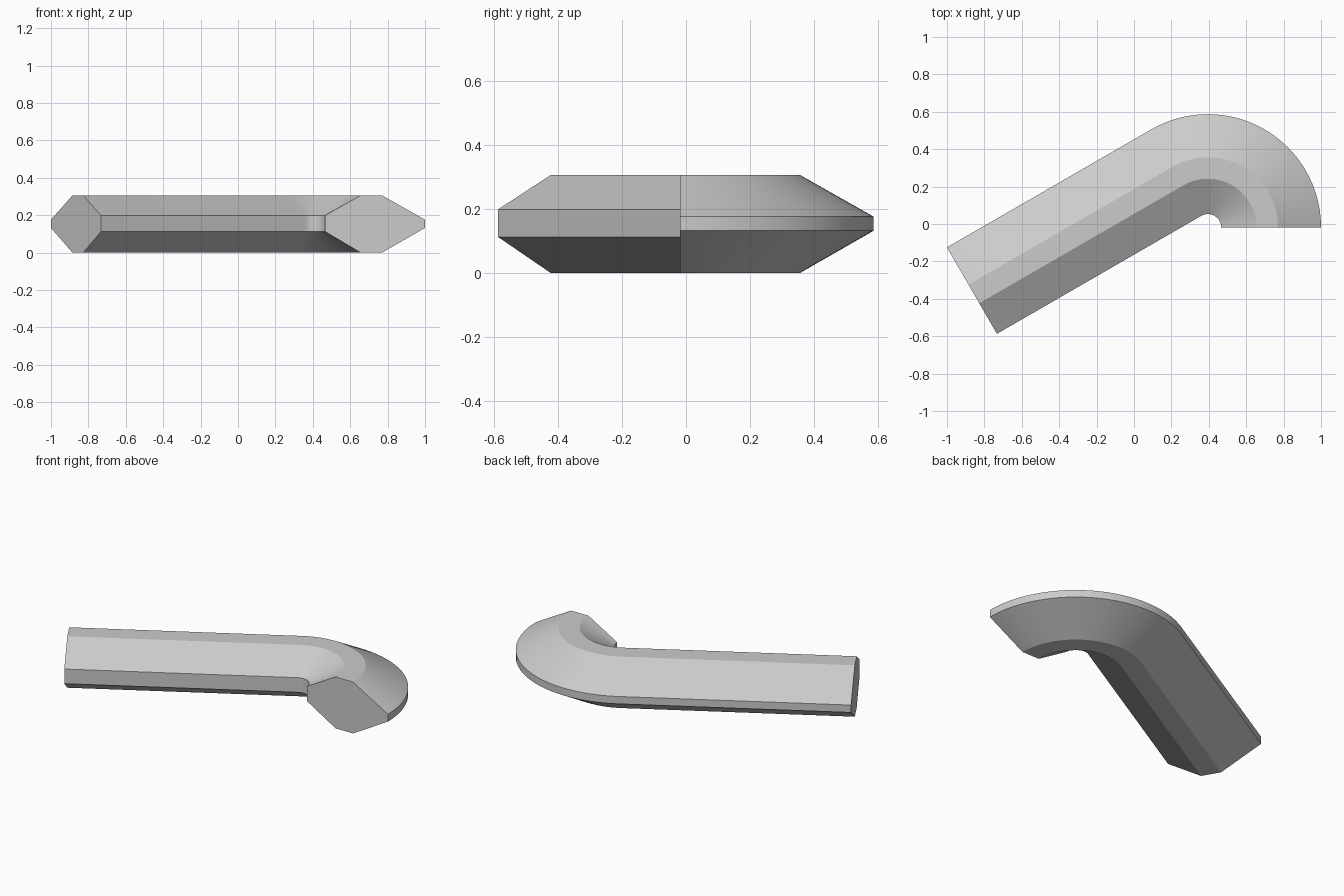
import bpy, bmesh
from math import radians, sin, cos
from mathutils import Vector, Matrix

if "Cube" in bpy.data.objects:
    bpy.data.objects.remove(bpy.data.objects["Cube"])

CENTRE = Vector((0.395, -0.018, 0))   # centre of the bend
BEND = radians(120)
STRAIGHT = 1.2615                     # length of the straight arm
STEPS = 40

# Cross-section as (radius from bend centre, height)
profile = [(0.071, 0.112), (0.26, 0.0), (0.375, 0.0), (0.605, 0.132),
           (0.605, 0.176), (0.375, 0.306), (0.26, 0.306), (0.071, 0.199)]

bm = bmesh.new()


def ring(angle, shift=Vector()):
    rot = Matrix.Rotation(angle, 3, 'Z')
    return [bm.verts.new(CENTRE + rot @ Vector((r, 0, z)) + shift) for r, z in profile]


# Sections round the bend, then one at the far end of the straight arm
rings = [ring(BEND * i / STEPS) for i in range(STEPS + 1)]
rings.append(ring(BEND, Vector((-sin(BEND), cos(BEND), 0)) * STRAIGHT))

# Side walls
n = len(profile)
for a, b in zip(rings, rings[1:]):
    for i in range(n):
        j = (i + 1) % n
        bm.faces.new((a[i], a[j], b[j], b[i]))

# End caps
bm.faces.new(rings[0])
bm.faces.new(rings[-1])
bmesh.ops.recalc_face_normals(bm, faces=bm.faces)

mesh = bpy.data.meshes.new("bent_bar")
bm.to_mesh(mesh)
bm.free()
bar = bpy.data.objects.new("bent_bar", mesh)
bpy.context.collection.objects.link(bar)

# Smooth round the bend, sharp along the profile corners
bpy.context.view_layer.objects.active = bar
bar.select_set(True)
bpy.ops.object.shade_smooth_by_angle(angle=radians(15))
